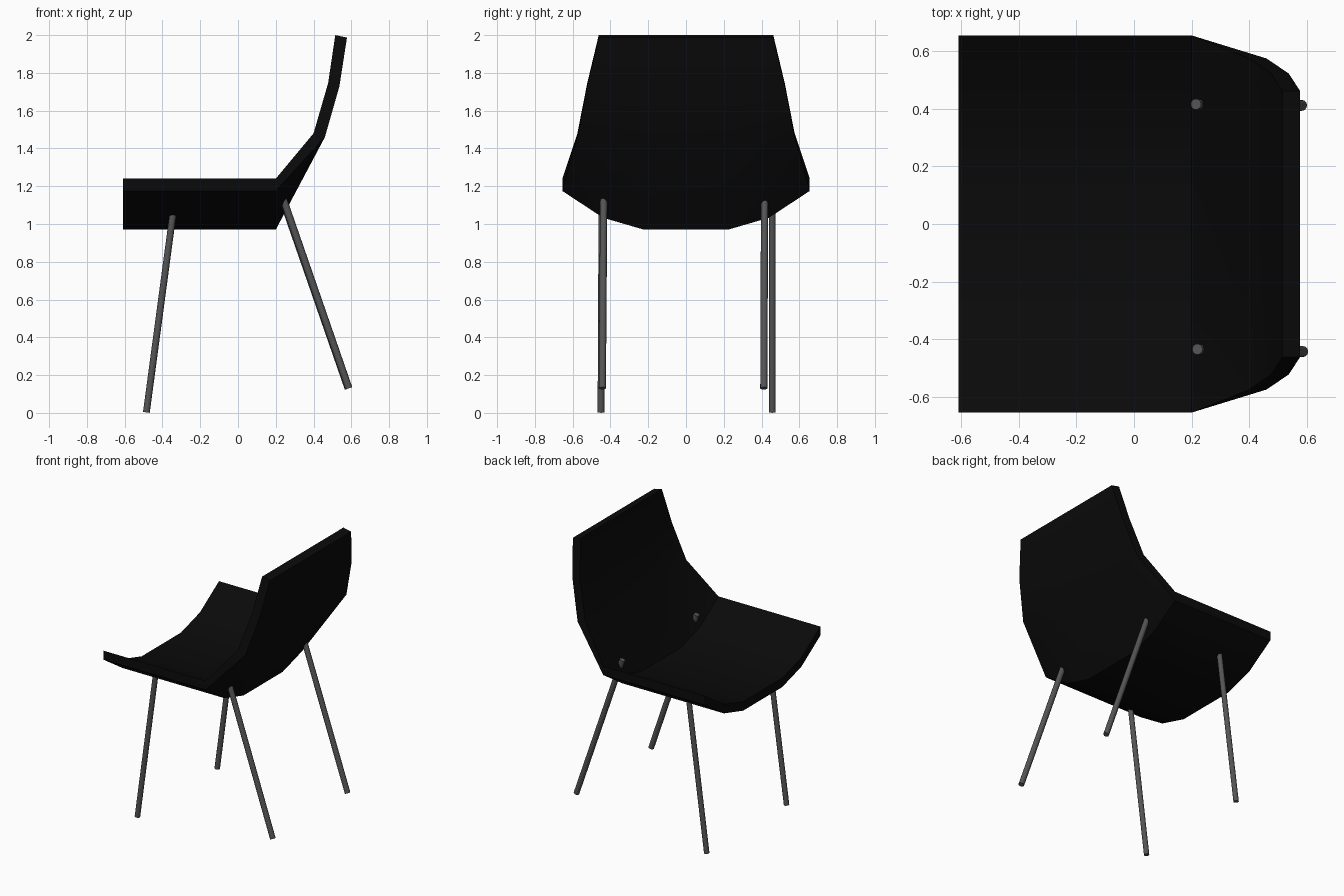
import bpy
import bmesh
from math import radians
from mathutils import Vector

if "Cube" in bpy.data.objects:
    bpy.data.objects.remove(bpy.data.objects["Cube"])


def material(name, value, roughness):
    mat = bpy.data.materials.new(name)
    mat.use_nodes = True
    colour = (value, value, value, 1)
    mat.diffuse_color = colour
    bsdf = mat.node_tree.nodes["Principled BSDF"]
    bsdf.inputs["Base Color"].default_value = colour
    bsdf.inputs["Roughness"].default_value = roughness
    return mat


def finish(bm, name, mat, angle):
    bmesh.ops.recalc_face_normals(bm, faces=bm.faces[:])
    mesh = bpy.data.meshes.new(name)
    bm.to_mesh(mesh)
    bm.free()
    mesh.materials.append(mat)
    obj = bpy.data.objects.new(name, mesh)
    bpy.context.collection.objects.link(obj)
    bpy.ops.object.select_all(action="DESELECT")
    obj.select_set(True)
    bpy.context.view_layer.objects.active = obj
    bpy.ops.object.shade_smooth_by_angle(angle=radians(angle))
    return obj


black = material("matte black", 0.003, 0.6)
grey = material("dark grey metal", 0.09, 0.5)

# Moulded shell: a curved seat trough that flattens into the backrest.
# Across the width: fraction of half width, and height above the trough floor.
ACROSS = [(-1, 0.205), (-0.67, 0.063), (-0.34, 0),
          (0.34, 0), (0.67, 0.063), (1, 0.205)]
# Along the shell: outer x, z, inner x, z, half width, trough depth.
ALONG = [(-0.61, 0.97, -0.61, 1.035, 0.655, 1),
         (0.2, 0.97, 0.2, 1.035, 0.655, 1),
         (0.46, 1.46, 0.4, 1.48, 0.575, 0),
         (0.537, 1.73, 0.477, 1.745, 0.523, 0),
         (0.577, 1.987, 0.515, 2.0, 0.462, 0)]

bm = bmesh.new()
loops = []
for ox, oz, ix, iz, half, depth in ALONG:
    outer = [bm.verts.new((ox, half * f, oz + depth * h)) for f, h in ACROSS]
    inner = [bm.verts.new((ix, half * f, iz + depth * h)) for f, h in ACROSS]
    loops.append(outer + inner[::-1])
count = len(loops[0])
for a, b in zip(loops, loops[1:]):
    for i in range(count):
        j = (i + 1) % count
        bm.faces.new((a[i], a[j], b[j], b[i]))
# Close the front and top edges with strips
for ring in (loops[0], loops[-1]):
    for i in range(len(ACROSS) - 1):
        bm.faces.new((ring[i], ring[i + 1], ring[-2 - i], ring[-1 - i]))
finish(bm, "seat_shell", black, 30)


# Legs: plain rods that run up into the shell
def leg(name, foot, top, radius):
    foot, top = Vector(foot), Vector(top)
    axis = top - foot
    bm = bmesh.new()
    bmesh.ops.create_cone(bm, cap_ends=True, segments=12, radius1=radius,
                          radius2=radius, depth=axis.length)
    turn = axis.to_track_quat("Z", "Y").to_matrix().to_4x4()
    bmesh.ops.transform(bm, matrix=turn, verts=bm.verts[:])
    bmesh.ops.translate(bm, vec=(foot + top) / 2, verts=bm.verts[:])
    finish(bm, name, grey, 40)


leg("front_right_leg", (-0.485, -0.45, 0.003), (-0.342, -0.445, 1.07), 0.018)
leg("front_left_leg", (-0.485, 0.457, 0.003), (-0.342, 0.457, 1.07), 0.018)
leg("rear_right_leg", (0.587, -0.443, 0.13), (0.22, -0.435, 1.19), 0.019)
leg("rear_left_leg", (0.583, 0.412, 0.13), (0.215, 0.416, 1.19), 0.019)
